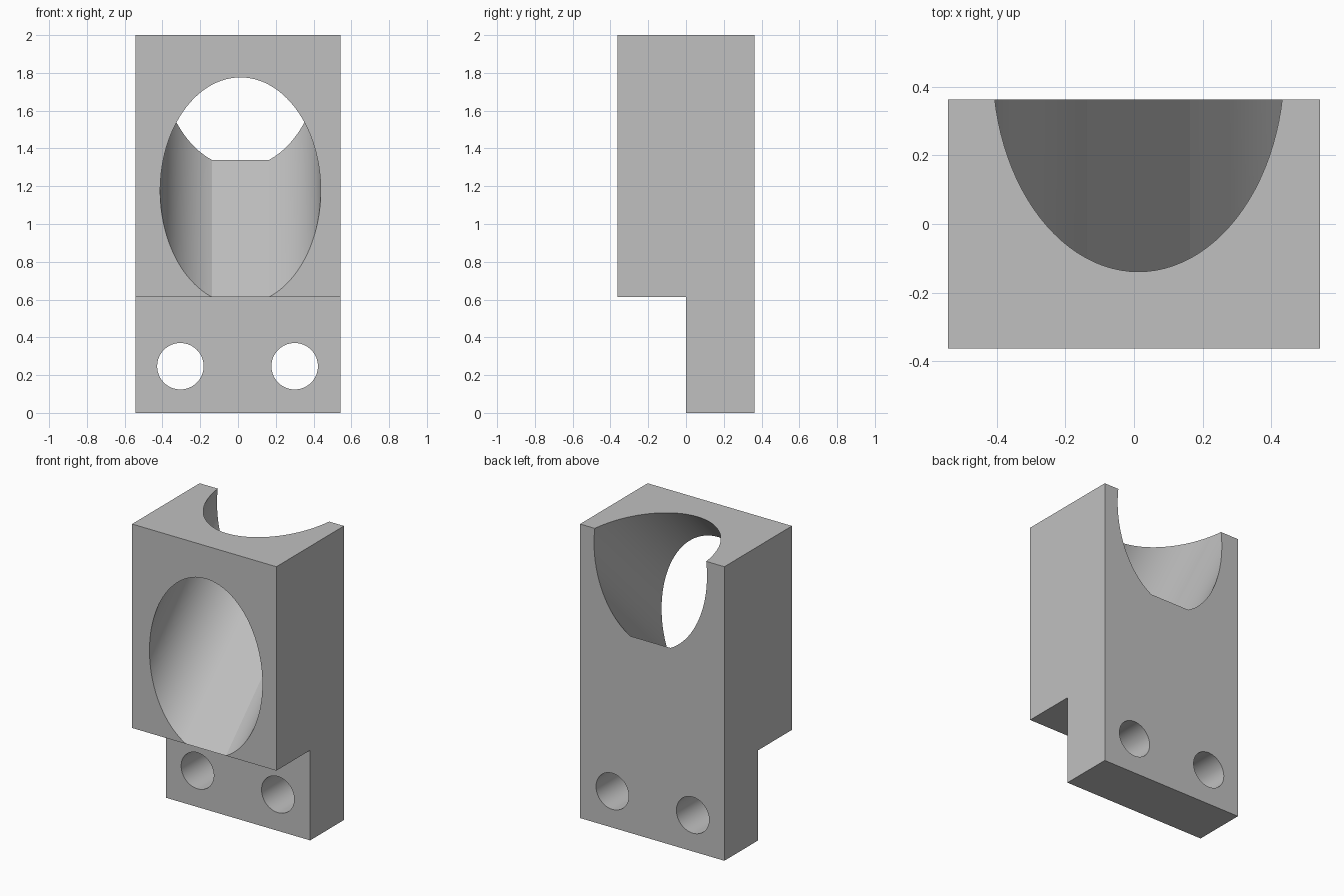
import bpy
import math
from mathutils import Vector

default = bpy.data.objects.get("Cube")
if default:
    bpy.data.objects.remove(default, do_unlink=True)

HALF_X, HALF_Y, HEIGHT, STEP_Z = 0.543, 0.363, 2.0, 0.613
BORE_X, BORE_Z, BORE_R = 0.013, 1.175, 0.425

grey = bpy.data.materials.new("plain grey")
grey.use_nodes = True
colour = (0.53, 0.53, 0.53, 1)
grey.diffuse_color = colour
grey.node_tree.nodes["Principled BSDF"].inputs["Base Color"].default_value = colour


def prism(name, profile, sweep):
    """Sweep a closed outline of 3D points along a vector."""
    n = len(profile)
    verts = [Vector(p) for p in profile] + [Vector(p) + sweep for p in profile]
    faces = [tuple(range(n))[::-1], tuple(range(n, 2 * n))]
    faces += [(i, (i + 1) % n, (i + 1) % n + n, i + n) for i in range(n)]
    mesh = bpy.data.meshes.new(name)
    mesh.from_pydata(verts, [], faces)
    mesh.materials.append(grey)
    obj = bpy.data.objects.new(name, mesh)
    bpy.context.collection.objects.link(obj)
    # Make normals point outward
    bpy.context.view_layer.objects.active = obj
    bpy.ops.object.select_all(action="DESELECT")
    obj.select_set(True)
    bpy.ops.object.mode_set(mode="EDIT")
    bpy.ops.mesh.select_all(action="SELECT")
    bpy.ops.mesh.normals_make_consistent(inside=False)
    bpy.ops.object.mode_set(mode="OBJECT")
    return obj


# Stepped block: side outline swept across the width
outline = [(0, HALF_Y), (0, 0), (STEP_Z, 0), (STEP_Z, -HALF_Y),
           (HEIGHT, -HALF_Y), (HEIGHT, HALF_Y)]
block = prism("bracket_block", [(-HALF_X, y, z) for z, y in outline],
              Vector((2 * HALF_X, 0, 0)))

# Slanted bore at 45 degrees, with a flat floor meeting the step edge
axis = Vector((0, 1, 1)).normalized()
up = Vector((0, -1, 1)).normalized()
floor = (BORE_Z - STEP_Z) / math.sqrt(2)
start = -math.asin(floor / BORE_R)
end = math.pi - start
centre = Vector((BORE_X, -HALF_Y, BORE_Z)) - axis
steps = 90
angles = [start + (end - start) * i / steps for i in range(steps + 1)]
cutters = [prism("bore_cutter",
                 [centre + Vector((BORE_R * math.cos(a), 0, 0))
                  + up * (BORE_R * math.sin(a)) for a in angles],
                 axis * 4)]

# Two bolt holes through the lower plate
for x in (-0.305, 0.3):
    ring = [math.tau * i / 64 for i in range(64)]
    cutters.append(prism("bolt_hole_cutter",
                         [(x + 0.123 * math.cos(a), -0.2, 0.247 + 0.123 * math.sin(a))
                          for a in ring], Vector((0, 1, 0))))

# Cut the openings and drop the cutters
bpy.ops.object.select_all(action="DESELECT")
block.select_set(True)
bpy.context.view_layer.objects.active = block
for cutter in cutters:
    cutter.hide_render = True
    mod = block.modifiers.new("cut", "BOOLEAN")
    mod.operation = "DIFFERENCE"
    mod.solver = "EXACT"
    mod.object = cutter
    bpy.ops.object.modifier_apply(modifier=mod.name)
for cutter in cutters:
    bpy.data.objects.remove(cutter, do_unlink=True)

bpy.ops.object.shade_smooth_by_angle(angle=math.radians(15))
